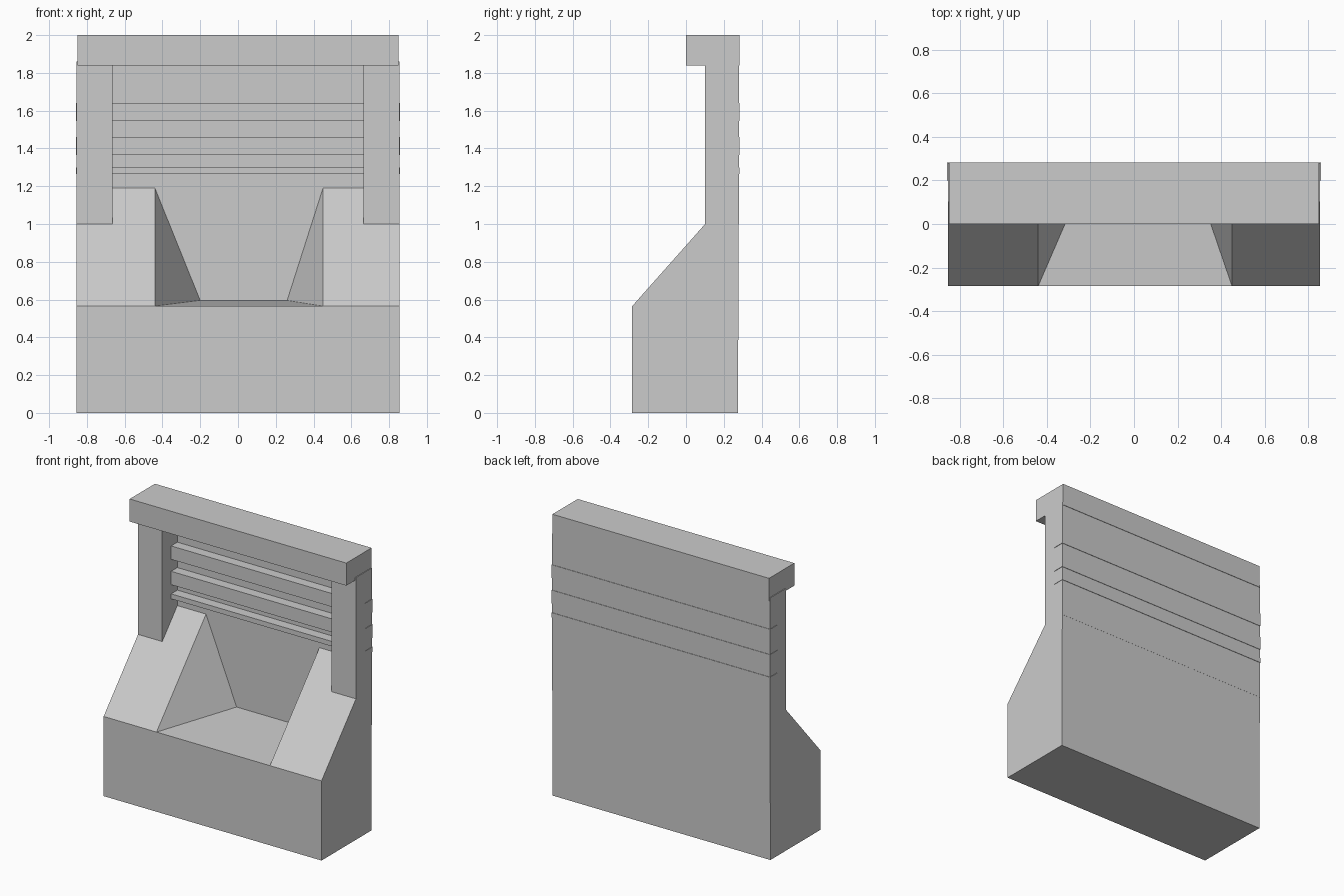
import bpy, bmesh
from mathutils import Vector

if "Cube" in bpy.data.objects:
    bpy.data.objects.remove(bpy.data.objects["Cube"])

FRONT, BACK, WALL = -0.285, 0.283, 0.27
HALF = 0.855


def finish(name, bm):
    bmesh.ops.recalc_face_normals(bm, faces=bm.faces)
    mesh = bpy.data.meshes.new(name)
    bm.to_mesh(mesh)
    bm.free()
    obj = bpy.data.objects.new(name, mesh)
    bpy.context.collection.objects.link(obj)
    return obj


def box(name, x, y, z):
    bm = bmesh.new()
    bmesh.ops.create_cube(bm, size=1)
    for v in bm.verts:
        v.co = [(a + b) / 2 + c * (b - a) for (a, b), c in zip((x, y, z), v.co)]
    return finish(name, bm)


def extrude_profile(name, profile, half_width):
    bm = bmesh.new()
    face = bm.faces.new([bm.verts.new((-half_width, y, z)) for y, z in profile])
    new = bmesh.ops.extrude_face_region(bm, geom=[face])["geom"]
    bmesh.ops.translate(bm, vec=(2 * half_width, 0, 0),
                        verts=[v for v in new if isinstance(v, bmesh.types.BMVert)])
    return finish(name, bm)


def hull(name, points):
    bm = bmesh.new()
    for p in points:
        bm.verts.new(p)
    bmesh.ops.convex_hull(bm, input=bm.verts)
    bmesh.ops.dissolve_limit(bm, angle_limit=0.005, verts=bm.verts, edges=bm.edges)
    return finish(name, bm)


# Base with sloping shoulders that run up to the back wall
body = extrude_profile("hearth_body", [(FRONT, 0), (FRONT, 0.565), (WALL, 1.19),
                                       (BACK - 0.003, 1.19), (BACK - 0.008, 0)], HALF)

# Tapered opening: rim lies on the slope, narrow end meets the back wall
rim = [Vector((x, y, z)) for x in (-0.44, 0.45)
       for y, z in ((FRONT, 0.565), (WALL, 1.19))]
outside = [p + Vector((0, -0.3, 0.265)) for p in rim]
inner = [Vector((x, WALL, 0.595)) for x in (-0.2, 0.26)]
cutter = hull("opening_cutter", rim + outside + inner)
cutter.hide_render = True
cutter.hide_viewport = True
cut = body.modifiers.new("opening", "BOOLEAN")
cut.operation = "DIFFERENCE"
cut.solver = "EXACT"
cut.object = cutter

# Thin back wall, side pillars and overhanging top beam
box("back_wall", (-0.85, 0.85), (WALL, BACK - 0.003), (1.0, 1.9))
for side, x in (("left", (-HALF, -0.665)), ("right", (0.665, HALF))):
    box(side + "_pillar", x, (0.1, BACK - 0.003), (1.0, 1.86))
box("top_beam", (-0.85, 0.85), (0, BACK), (1.84, 2.0))

# Horizontal slats running through the pillars
for i, z in enumerate([(1.265, 1.30), (1.365, 1.46), (1.545, 1.64)], 1):
    box(f"slat_{i}", (-0.858, 0.858), (0.2, BACK), z)
